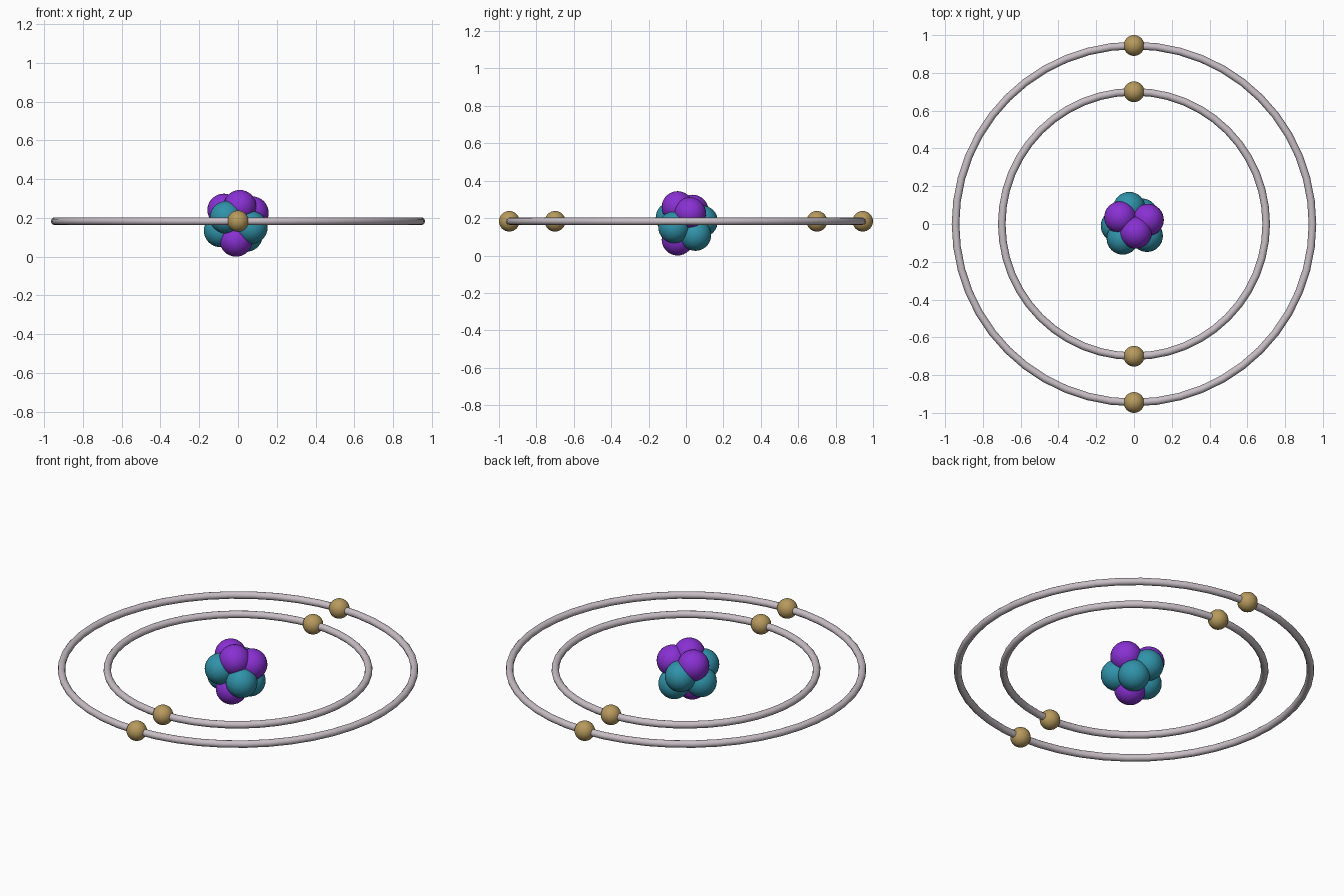
import bpy

if "Cube" in bpy.data.objects:
    bpy.data.objects.remove(bpy.data.objects["Cube"])

Z = 0.183          # orbit plane height
TUBE = 0.02        # orbit ring thickness
NUCLEON_R = 0.085
ELECTRON_R = 0.055


def material(name, rgb):
    m = bpy.data.materials.new(name)
    m.diffuse_color = (*rgb, 1)
    m.use_nodes = True
    m.node_tree.nodes["Principled BSDF"].inputs["Base Color"].default_value = m.diffuse_color
    return m


purple = material("purple", (0.25, 0.03, 0.65))
teal = material("teal", (0.03, 0.29, 0.40))
gold = material("gold", (0.47, 0.32, 0.11))
silver = material("silver", (0.58, 0.52, 0.56))


def finish(name, mat):
    ob = bpy.context.object
    ob.name = name
    ob.data.materials.append(mat)
    bpy.ops.object.shade_smooth()


def ball(name, loc, radius, mat):
    bpy.ops.mesh.primitive_uv_sphere_add(segments=32, ring_count=16, radius=radius, location=loc)
    finish(name, mat)


# nucleus: four protons and five neutrons packed together
protons = [(0.01, -0.045, 0.259), (-0.073, 0.035, 0.24),
           (0.073, 0.022, 0.226), (-0.01, -0.045, 0.085)]
neutrons = [(-0.06, -0.077, 0.202), (-0.091, -0.01, 0.134), (0.068, -0.063, 0.151),
            (0.042, 0.05, 0.11), (-0.025, 0.085, 0.183)]
for i, p in enumerate(protons, 1):
    ball(f"proton_{i}", p, NUCLEON_R, purple)
for i, p in enumerate(neutrons, 1):
    ball(f"neutron_{i}", p, NUCLEON_R, teal)

# orbit rings, each with an electron at front and back
for label, r in (("inner", 0.70), ("outer", 0.945)):
    bpy.ops.mesh.primitive_torus_add(major_radius=r, minor_radius=TUBE, location=(0, 0, Z),
                                     major_segments=48, minor_segments=12)
    finish(f"{label}_orbit", silver)
    for side, s in (("front", -1), ("back", 1)):
        ball(f"{label}_{side}_electron", (0, s * r, Z), ELECTRON_R, gold)
